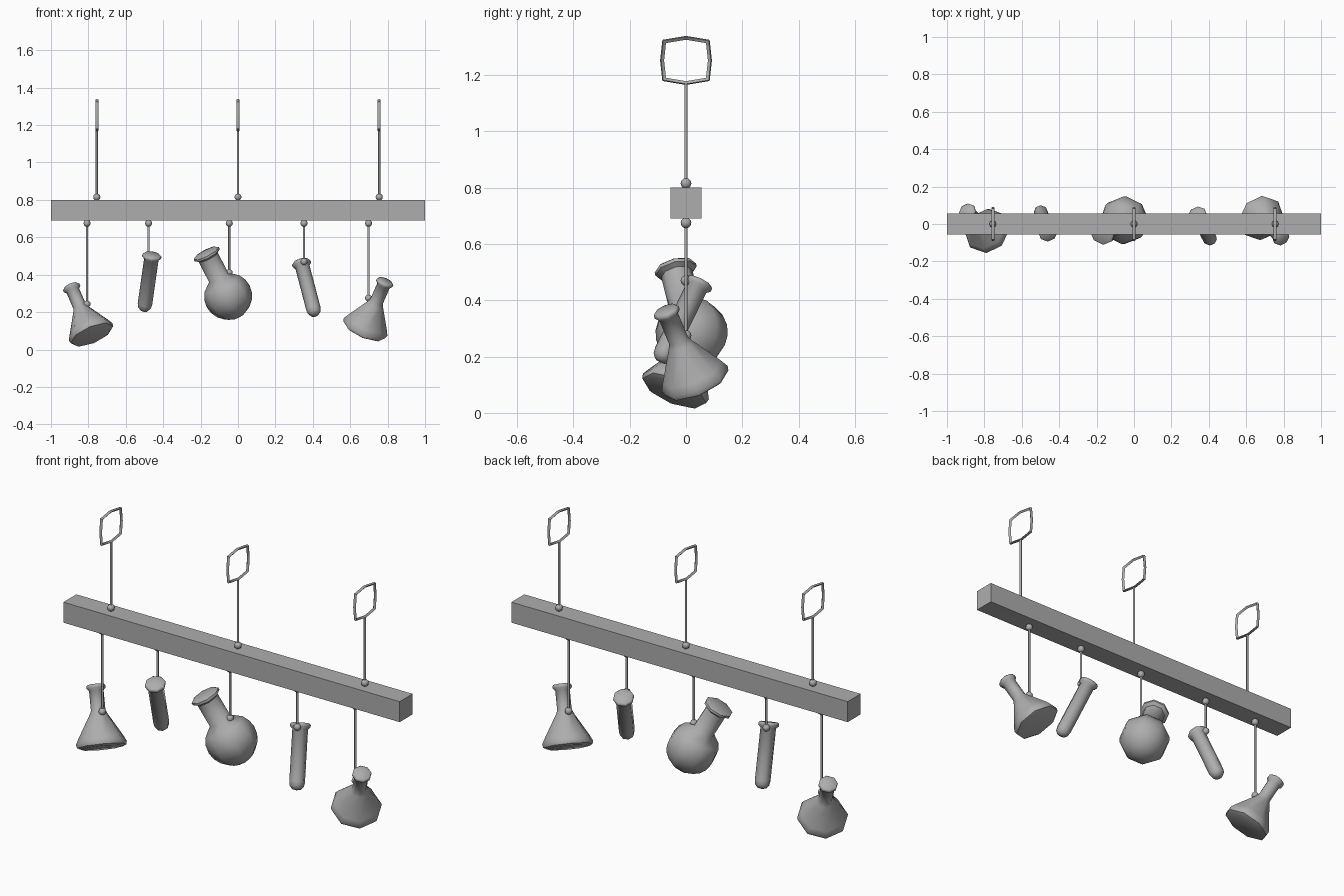
import bpy, bmesh, math
from mathutils import Vector

cube = bpy.data.objects.get("Cube")
if cube:
    bpy.data.objects.remove(cube, do_unlink=True)

grey = bpy.data.materials.new("plain grey")
grey.use_nodes = True
grey.diffuse_color = (0.42, 0.42, 0.42, 1)
grey.node_tree.nodes["Principled BSDF"].inputs["Base Color"].default_value = grey.diffuse_color


def add_object(name, bm, smooth=True):
    bmesh.ops.recalc_face_normals(bm, faces=bm.faces)
    mesh = bpy.data.meshes.new(name)
    bm.to_mesh(mesh)
    bm.free()
    mesh.materials.append(grey)
    obj = bpy.data.objects.new(name, mesh)
    bpy.context.collection.objects.link(obj)
    if smooth:
        bpy.ops.object.select_all(action='DESELECT')
        obj.select_set(True)
        bpy.context.view_layer.objects.active = obj
        bpy.ops.object.shade_smooth_by_angle(angle=math.radians(50))
    return obj


def lathe(name, profile, base, top, sides=8):
    """Spin a (radius, height) profile about the axis from base towards top."""
    bm = bmesh.new()
    verts = [bm.verts.new((r, 0, h)) for r, h in profile]
    edges = [bm.edges.new(pair) for pair in zip(verts, verts[1:])]
    bmesh.ops.spin(bm, geom=verts + edges, cent=(0, 0, 0), axis=(0, 0, 1),
                   angle=math.tau, steps=sides, use_merge=True)
    bmesh.ops.remove_doubles(bm, verts=bm.verts, dist=0.0005)
    obj = add_object(name, bm)
    axis = Vector(top) - Vector(base)
    obj.location = base
    obj.rotation_mode = 'QUATERNION'
    obj.rotation_quaternion = Vector((0, 0, 1)).rotation_difference(axis)
    return obj


def rod(name, x, low, high):
    lathe(name, [(0, 0), (0.006, 0), (0.006, high - low), (0, high - low)],
          (x, 0, low), (x, 0, high))


def bead(name, x, z, r=0.019):
    bm = bmesh.new()
    bmesh.ops.create_uvsphere(bm, u_segments=8, v_segments=6, radius=r)
    add_object(name, bm).location = (x, 0, z)


def lip(r, end):
    """Flared rim with a flat stopper face, ending a neck of radius r."""
    return [(r, end - 0.03), (r * 1.32, end - 0.018), (r * 1.32, end - 0.006),
            (r * 1.15, end), (0, end)]


# Beam
bm = bmesh.new()
bmesh.ops.create_cube(bm, size=1)
bmesh.ops.scale(bm, vec=(2, 0.11, 0.11), verts=bm.verts)
add_object("beam", bm, smooth=False).location = (0, 0, 0.745)

# Ceiling hangers: bead, rod and an eight-sided loop
outer = [(0, 0.087), (0.084, 0.073), (0.092, 0), (0.084, -0.073),
         (0, -0.087), (-0.084, -0.073), (-0.092, 0), (-0.084, 0.073)]
for side, x in (("right", -0.755), ("middle", 0), ("left", 0.755)):
    bead(side + "_hanger_bead", x, 0.815)
    rod(side + "_hanger_rod", x, 0.8, 1.17)
    bm = bmesh.new()
    rings = []
    for y, z in outer:
        inward = Vector((0, y, z)) * 0.92
        mid = Vector((0, y, z))
        rings.append([bm.verts.new(p) for p in (
            mid, (mid + inward) / 2 + Vector((0.008, 0, 0)),
            inward * 0.92, (mid + inward) / 2 - Vector((0.008, 0, 0)))])
    for i, a in enumerate(rings):
        b = rings[(i + 1) % len(rings)]
        for j in range(4):
            k = (j + 1) % 4
            bm.faces.new((a[j], a[k], b[k], b[j]))
    add_object(side + "_hanger_loop", bm).location = (x, 0, 1.252)

# Rods that carry the glassware
for name, x, low in (("right_cone", -0.807, 0.243), ("right_tube", -0.478, 0.5),
                     ("globe", -0.047, 0.41), ("left_tube", 0.353, 0.47),
                     ("left_cone", 0.698, 0.275)):
    rod(name + "_rod", x, low, 0.69)
    bead(name + "_upper_bead", x, 0.675)
    bead(name + "_lower_bead", x, low)

# Conical flasks
cone = [(0, 0), (0.105, 0), (0.122, 0.008), (0.126, 0.025), (0.112, 0.052),
        (0.045, 0.165), (0.036, 0.185)] + lip(0.036, 0.312)
lathe("right_conical_flask", cone, (-0.778, -0.045, 0.072), (-0.893, 0.067, 0.337))
lathe("left_conical_flask", cone, (0.673, 0.04, 0.1), (0.788, -0.072, 0.365))

# Round flask: globe arc running into a straight neck
arc = [math.pi * i / 10 for i in range(9)]
globe = [(0.129 * math.sin(a), -0.129 * math.cos(a)) for a in arc]
globe = globe[:-1] + [(0.057, 0.115)] + lip(0.057, 0.27)
lathe("round_flask", globe, (-0.053, 0.02, 0.285), (-0.17, -0.038, 0.515))

# Test tubes
tube = [(0, 0), (0.022, 0.005), (0.035, 0.02), (0.039, 0.042)] + lip(0.039, 0.33)
lathe("right_test_tube", tube, (-0.503, 0.075, 0.205), (-0.457, -0.055, 0.525))
lathe("left_test_tube", tube, (0.413, -0.092, 0.18), (0.337, 0.05, 0.47))
